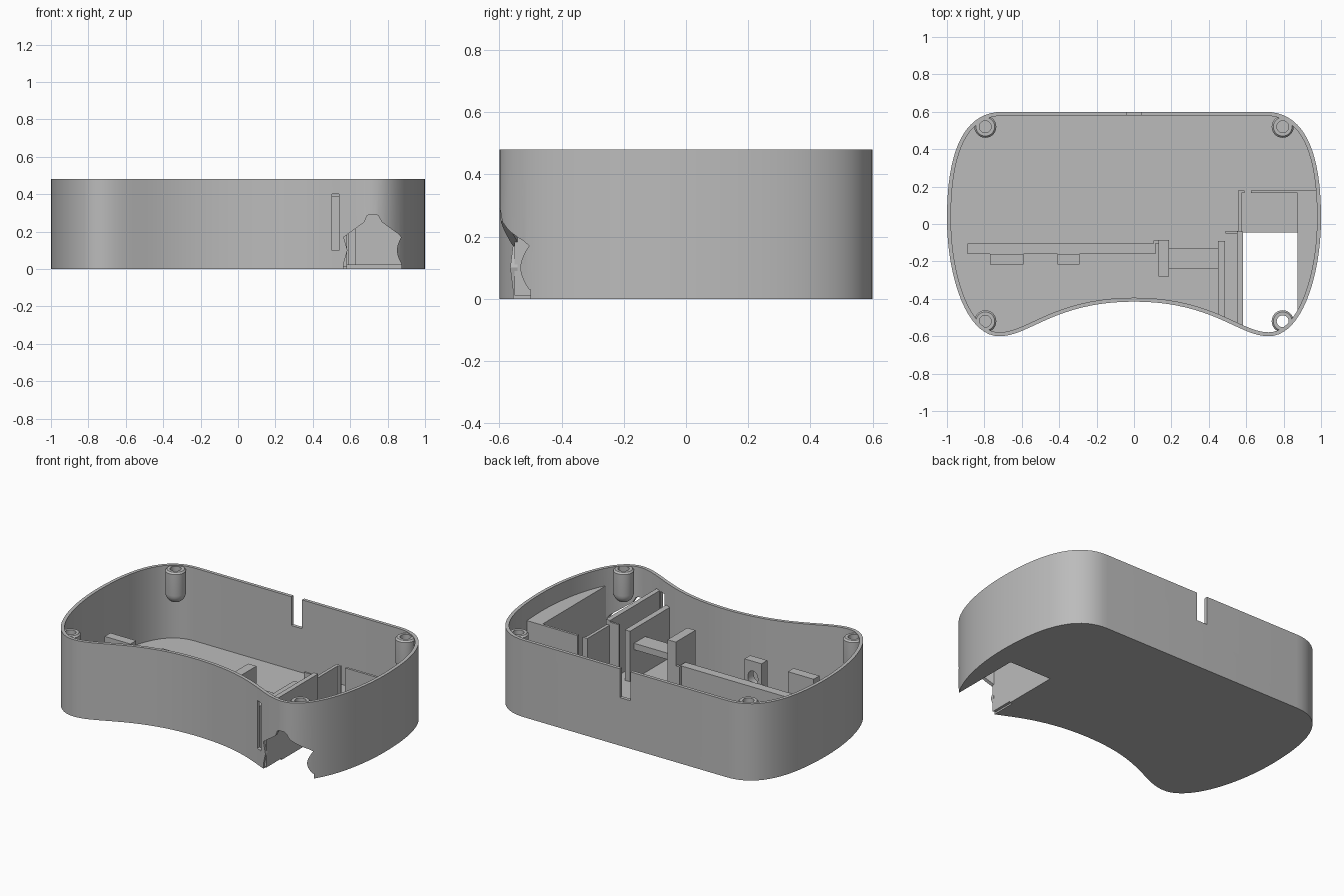
import bpy, bmesh, math
from mathutils import Vector
from mathutils.geometry import interpolate_bezier

if "Cube" in bpy.data.objects:
    bpy.data.objects.remove(bpy.data.objects["Cube"])

HEIGHT, FLOOR, WALL = 0.48, 0.025, 0.021

grey = bpy.data.materials.new("plastic_grey")
grey.use_nodes = True
grey.diffuse_color = (0.5, 0.5, 0.5, 1)
grey.node_tree.nodes["Principled BSDF"].inputs["Base Color"].default_value = (0.5, 0.5, 0.5, 1)


def finish(name, bm):
    bmesh.ops.recalc_face_normals(bm, faces=bm.faces)
    mesh = bpy.data.meshes.new(name)
    bm.to_mesh(mesh)
    bm.free()
    mesh.materials.append(grey)
    obj = bpy.data.objects.new(name, mesh)
    bpy.context.collection.objects.link(obj)
    return obj


def prism(name, points, direction):
    """Extrude a closed polygon along a vector."""
    bm = bmesh.new()
    face = bm.faces.new([bm.verts.new(p) for p in points])
    ext = bmesh.ops.extrude_face_region(bm, geom=[face], use_keep_orig=True)
    moved = [g for g in ext["geom"] if isinstance(g, bmesh.types.BMVert)]
    bmesh.ops.translate(bm, verts=moved, vec=direction)
    return finish(name, bm)


def box(name, x0, x1, y0, y1, z0, z1):
    corners = [(x0, y0, z0), (x1, y0, z0), (x1, y1, z0), (x0, y1, z0)]
    return prism(name, corners, (0, 0, z1 - z0))


def boolean(obj, tool, operation):
    mod = obj.modifiers.new("cut", "BOOLEAN")
    mod.operation, mod.solver, mod.object = operation, "EXACT", tool
    bpy.context.view_layer.objects.active = obj
    bpy.ops.object.modifier_apply(modifier=mod.name)
    bpy.data.objects.remove(tool)
    return obj


def smooth(obj):
    bpy.ops.object.select_all(action="DESELECT")
    obj.select_set(True)
    bpy.context.view_layer.objects.active = obj
    bpy.ops.object.shade_smooth_by_angle(angle=math.radians(30))


# Kidney-shaped outline: half as curves, then mirrored
knots = [
    ((0.70, 0.60), (0.93, 0.60), (1.0, 0.35), (1.0, 0.03)),
    ((1.0, 0.03), (1.0, -0.27), (0.90, -0.6), (0.72, -0.6)),
    ((0.72, -0.6), (0.56, -0.6), (0.42, -0.415), (0, -0.415)),
]
half = []
for a, h1, h2, b in knots:
    pts = interpolate_bezier(*[Vector((*p, 0)) for p in (a, h1, h2, b)], 20)
    half += pts[:-1]
outline = half + [Vector((0, -0.415, 0))] + [Vector((-p.x, p.y, 0)) for p in reversed(half)]


def inset(distance, z):
    result = []
    for i, p in enumerate(outline):
        along = (outline[(i + 1) % len(outline)] - outline[i - 1]).normalized()
        result.append(p + Vector((along.y, -along.x, 0)) * distance + Vector((0, 0, z)))
    return result


def fit_inside(obj):
    """Trim a part so that it ends within the outer wall."""
    return boolean(obj, prism("trim", inset(0.012, 0.005), (0, 0, HEIGHT - 0.005)), "INTERSECT")


# Shell: solid outline, hollowed
shell = prism("shell", inset(0, 0), (0, 0, HEIGHT))
boolean(shell, prism("cavity", inset(WALL, FLOOR), (0, 0, 1)), "DIFFERENCE")

# Floor bay, rear cable notch and front slit
for cut in [
    (0.582, 0.875, -0.8, -0.045, -0.1, 0.03),
    (-0.037, 0.037, 0.5, 0.7, 0.3, 0.6),
    (0.503, 0.54, -0.7, -0.4, 0.1, 0.4),
]:
    boolean(shell, box("cutter", *cut), "DIFFERENCE")

# Front opening: gabled, with a rounded tab on the right edge
tab = [(0.872 - 0.022 * math.sin(math.pi * i / 10), 0.03 + 0.014 * i) for i in range(11)]
gable = [(0.86, 0.185), (0.77, 0.25), (0.75, 0.285), (0.735, 0.292), (0.705, 0.292),
         (0.69, 0.285), (0.675, 0.25), (0.565, 0.17), (0.585, 0.1), (0.565, 0.03), (0.565, -0.1)]
profile = [(0.872, -0.1)] + tab + gable
boolean(shell, prism("opening", [(x, -0.75, z) for x, z in profile], (0, 0.35, 0)), "DIFFERENCE")
smooth(shell)

# Screw posts hanging in the corners, with rounded lower ends
ring = [(0.032, HEIGHT - 0.005), (0.05, HEIGHT - 0.005), (0.059, HEIGHT - 0.015)]
ring += [(0.059 * math.cos(a), 0.33 - 0.059 * math.sin(a)) for a in (0, 0.25, 0.5, 0.75, 0.95)]
ring += [(0.032, 0.28)]
for side, sx in (("left", 1), ("right", -1)):
    for end, sy in (("back", 1), ("front", -1)):
        bm = bmesh.new()
        loops = []
        for i in range(28):
            a = math.tau * i / 28
            loops.append([bm.verts.new((sx * 0.795 + r * math.cos(a), sy * 0.52 + r * math.sin(a), z))
                          for r, z in ring])
        for i, loop in enumerate(loops):
            for j in range(len(ring)):
                k = (j + 1) % len(ring)
                other = loops[(i + 1) % len(loops)]
                bm.faces.new((loop[j], loop[k], other[k], other[j]))
        smooth(fit_inside(finish(f"{end}_{side}_screw_post", bm)))

# Partitions and supports that run into the outer wall
for name, dims in {
    "bay_side_block": (0.875, 1.1, -0.7, 0.18, 0.01, 0.37),
    "bay_back_wall": (0.625, 1.1, 0.165, 0.18, 0.01, 0.37),
    "slot_wall": (0.552, 0.582, -0.7, -0.04, 0.01, 0.4),
    "slot_inner_wall": (0.45, 0.486, -0.7, -0.09, 0.01, 0.34),
}.items():
    fit_inside(box(name, *dims))

# Free-standing interior parts
for name, dims in {
    "bay_rear_wall": (0.555, 0.575, -0.045, 0.18, 0.01, 0.37),
    "bay_rear_lip": (0.57, 0.59, 0.165, 0.18, 0.01, 0.37),
    "slot_lip": (0.49, 0.555, -0.05, -0.038, 0.01, 0.39),
    "long_rail": (-0.89, 0.115, -0.16, -0.105, 0.01, 0.21),
    "rail_end_stop": (0.105, 0.135, -0.105, -0.088, 0.01, 0.21),
    "tall_bracket_foot": (0.13, 0.187, -0.16, -0.085, 0.01, 0.36),
    "tall_bracket_head": (0.13, 0.187, -0.28, -0.16, 0.01, 0.36),
    "bridge_plate": (0.18, 0.46, -0.24, -0.13, 0.21, 0.25),
    "wide_stand": (-0.77, -0.592, -0.217, -0.16, 0.01, 0.34),
}.items():
    box(name, *dims)

# Narrow stand with a round hole
stand = box("narrow_stand", -0.41, -0.292, -0.217, -0.16, 0.01, 0.34)
circle = [(-0.35 + 0.035 * math.cos(math.tau * i / 24), -0.4, 0.235 + 0.045 * math.sin(math.tau * i / 24))
          for i in range(24)]
smooth(boolean(stand, prism("hole", circle, (0, 0.4, 0)), "DIFFERENCE"))
